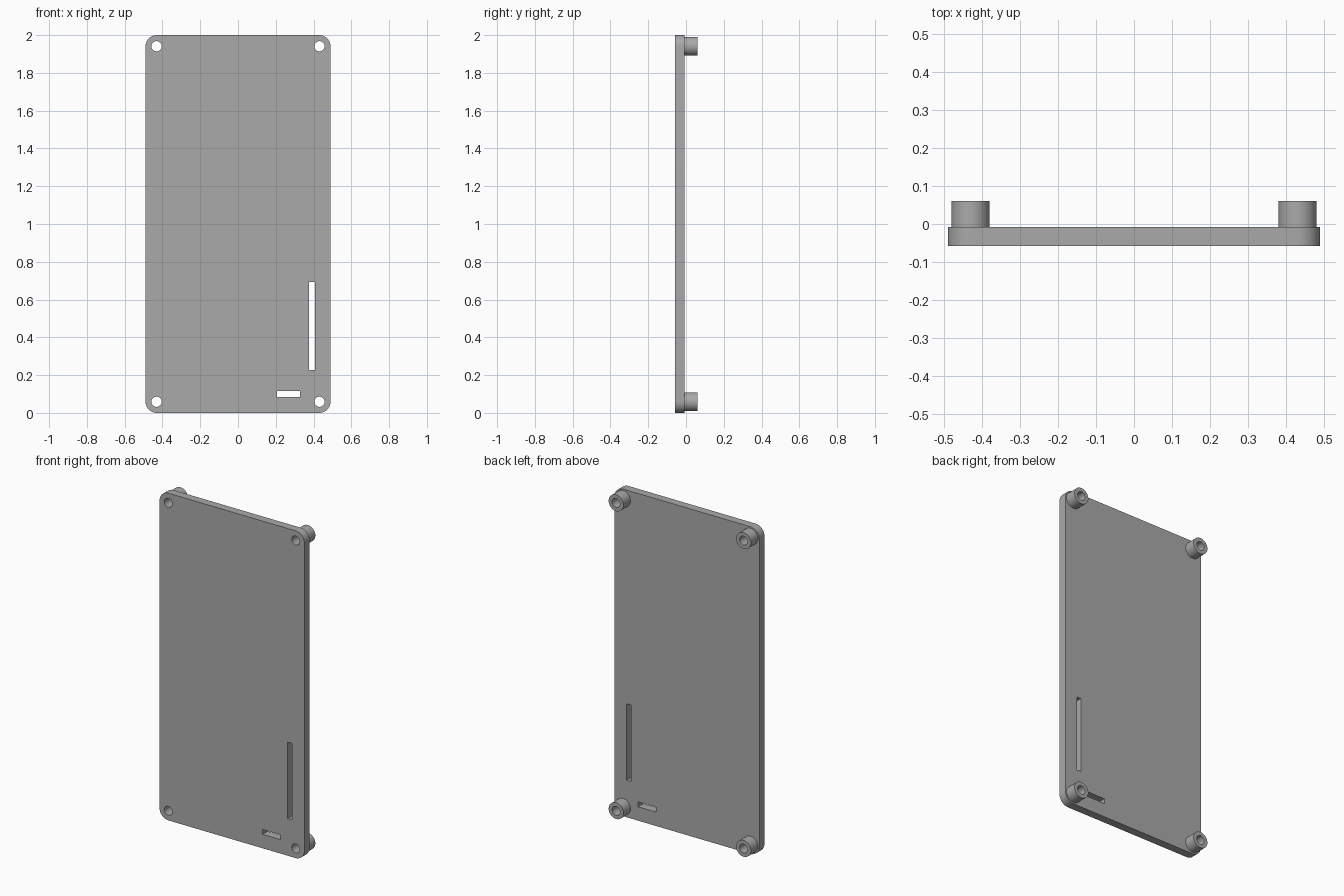
import bpy
import bmesh
from math import cos, sin, pi, radians

cube = bpy.data.objects.get("Cube")
if cube:
    bpy.data.objects.remove(cube, do_unlink=True)

WIDTH, HEIGHT = 0.98, 2.0
FRONT, PLATE_BACK, POST_BACK = -0.058, -0.008, 0.06
CORNER_R, POST_R, HOLE_R = 0.06, 0.05, 0.027
HOLE_X, HOLE_LOW, HOLE_HIGH = WIDTH / 2 - 0.059, 0.059, HEIGHT - 0.059

grey = bpy.data.materials.new("plain grey")
grey.use_nodes = True
GREY = (0.4, 0.4, 0.4, 1.0)
grey.diffuse_color = GREY
grey.node_tree.nodes["Principled BSDF"].inputs["Base Color"].default_value = GREY


def arc(cx, cz, r, start, sweep, steps):
    angles = [start + sweep * i / steps for i in range(steps + 1)]
    return [(cx + r * cos(a), cz + r * sin(a)) for a in angles]


def circle(cx, cz, r, steps=48):
    return arc(cx, cz, r, 0, 2 * pi, steps)[:-1]


def rectangle(x0, x1, z0, z1):
    return [(x0, z0), (x1, z0), (x1, z1), (x0, z1)]


def rounded_rectangle(x0, x1, z0, z1, r):
    corners = [(x1 - r, z1 - r), (x0 + r, z1 - r), (x0 + r, z0 + r), (x1 - r, z0 + r)]
    return [p for i, (x, z) in enumerate(corners) for p in arc(x, z, r, i * pi / 2, pi / 2, 12)]


def extrude_profile(name, loops, y0, y1):
    """Fill an outline with holes and give it thickness along y."""
    curve = bpy.data.curves.new(name, "CURVE")
    curve.dimensions = "2D"
    curve.fill_mode = "BOTH"
    curve.extrude = (y1 - y0) / 2
    for loop in loops:
        spline = curve.splines.new("POLY")
        spline.points.add(len(loop) - 1)
        for point, (x, z) in zip(spline.points, loop):
            point.co = (x, z, 0, 1)
        spline.use_cyclic_u = True
    source = bpy.data.objects.new(name + "_profile", curve)
    bpy.context.collection.objects.link(source)
    bpy.context.view_layer.update()
    evaluated = source.evaluated_get(bpy.context.evaluated_depsgraph_get())
    mesh = bpy.data.meshes.new_from_object(evaluated)
    bpy.data.objects.remove(source, do_unlink=True)

    # Stand the profile upright and weld the walls to the faces
    bm = bmesh.new()
    bm.from_mesh(mesh)
    for v in bm.verts:
        x, z, depth = v.co
        v.co = (x, (y0 + y1) / 2 - depth, z)
    bmesh.ops.remove_doubles(bm, verts=bm.verts, dist=0.0001)
    bmesh.ops.recalc_face_normals(bm, faces=bm.faces)
    bm.to_mesh(mesh)
    bm.free()

    mesh.materials.clear()
    mesh.materials.append(grey)
    obj = bpy.data.objects.new(name, mesh)
    bpy.context.collection.objects.link(obj)
    bpy.ops.object.select_all(action="DESELECT")
    obj.select_set(True)
    bpy.context.view_layer.objects.active = obj
    bpy.ops.object.shade_smooth_by_angle(angle=radians(30))
    return obj


hole_centres = {
    "lower_right": (-HOLE_X, HOLE_LOW),
    "lower_left": (HOLE_X, HOLE_LOW),
    "upper_right": (-HOLE_X, HOLE_HIGH),
    "upper_left": (HOLE_X, HOLE_HIGH),
}

# Cover plate with screw holes, a tall slot and a short slot
plate_loops = [rounded_rectangle(-WIDTH / 2, WIDTH / 2, 0, HEIGHT, CORNER_R)]
plate_loops += [circle(x, z, HOLE_R) for x, z in hole_centres.values()]
plate_loops.append(rectangle(0.377, 0.407, 0.227, 0.694))
plate_loops.append(rectangle(0.207, 0.329, 0.085, 0.115))
extrude_profile("cover_plate", plate_loops, FRONT, PLATE_BACK)

# Hollow standoffs behind the corner holes
for corner, (x, z) in hole_centres.items():
    extrude_profile(corner + "_standoff", [circle(x, z, POST_R), circle(x, z, HOLE_R)],
                    PLATE_BACK, POST_BACK)
